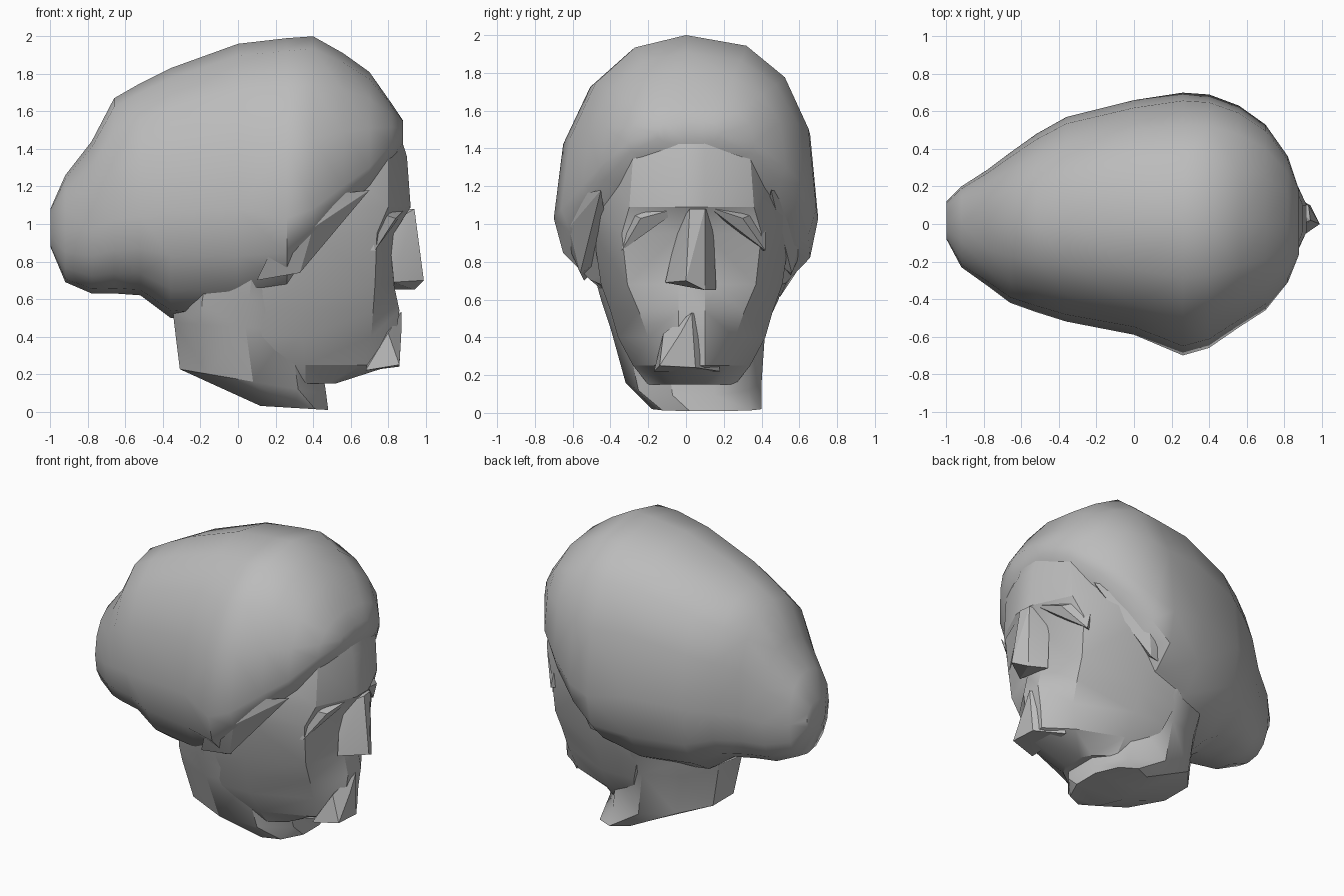
import bpy, bmesh, math

cube = bpy.data.objects.get("Cube")
if cube:
    bpy.data.objects.remove(cube)

stone = bpy.data.materials.new("stone_grey")
stone.use_nodes = True
GREY = (0.5, 0.5, 0.5, 1)
stone.diffuse_color = GREY
stone.node_tree.nodes["Principled BSDF"].inputs["Base Color"].default_value = GREY


def finish(bm, name, angle):
    bmesh.ops.recalc_face_normals(bm, faces=bm.faces)
    mesh = bpy.data.meshes.new(name)
    bm.to_mesh(mesh)
    bm.free()
    mesh.materials.append(stone)
    obj = bpy.data.objects.new(name, mesh)
    bpy.context.collection.objects.link(obj)
    bpy.ops.object.select_all(action="DESELECT")
    obj.select_set(True)
    bpy.context.view_layer.objects.active = obj
    bpy.ops.object.shade_smooth_by_angle(angle=math.radians(angle))
    return obj


def loft(name, rings, angle=30):
    """Skin closed rings of equal length and cap both ends."""
    bm = bmesh.new()
    loops = [[bm.verts.new(p) for p in ring] for ring in rings]
    n = len(loops[0])
    for a, b in zip(loops, loops[1:]):
        for i in range(n):
            j = (i + 1) % n
            bm.faces.new((a[i], a[j], b[j], b[i]))
    bm.faces.new(loops[0])
    bm.faces.new(loops[-1])
    bmesh.ops.triangulate(bm, faces=bm.faces)
    return finish(bm, name, angle)


def hull(name, points, angle=20):
    bm = bmesh.new()
    verts = [bm.verts.new(p) for p in points]
    bmesh.ops.convex_hull(bm, input=verts)
    return finish(bm, name, angle)


def hair_ring(x, top, mid, bottom, left, right, count=16):
    """Rounded cross-section, fuller on the left than on the right."""
    ring = []
    for i in range(count):
        t = 2 * math.pi * i / count
        c, s = math.cos(t), math.sin(t)
        width, power = (left, 0.8) if c > 0 else (right, 0.93)
        y = width * abs(c) ** power
        z = mid + ((top - mid) if s > 0 else (bottom - mid)) * abs(s) ** power
        ring.append((x, y, z))
    return ring


# Hair: swept back from the hairline to the bun
# (x, top, widest height, bottom, left width, right width)
hair = [
    (-1.0, 1.08, 0.98, 0.88, 0.12, -0.08),
    (-0.92, 1.26, 0.96, 0.69, 0.20, -0.23),
    (-0.78, 1.44, 0.97, 0.63, 0.29, -0.33),
    (-0.66, 1.67, 1.02, 0.63, 0.38, -0.42),
    (-0.52, 1.75, 1.04, 0.62, 0.48, -0.47),
    (-0.36, 1.83, 1.06, 0.50, 0.57, -0.52),
    (0.0, 1.96, 1.08, 0.47, 0.66, -0.59),
    (0.26, 1.99, 1.03, 0.58, 0.70, -0.70),
    (0.40, 2.0, 1.08, 0.78, 0.69, -0.66),
    (0.56, 1.91, 1.20, 0.99, 0.63, -0.55),
    (0.70, 1.81, 1.30, 1.15, 0.53, -0.46),
    (0.82, 1.64, 1.43, 1.32, 0.36, -0.31),
    (0.88, 1.55, 1.48, 1.42, 0.18, -0.16),
]
loft("hair", [hair_ring(*h) for h in hair], 40)


def face_ring(z, back, side, width, corner, corner_width, front, yc=0.03):
    half = [(back, width), (side, width), (corner, corner_width), (front, 0.07)]
    return [(x, yc + y, z) for x, y in half] + [(x, yc - y, z) for x, y in reversed(half)]


# Face: forehead, brow shelf, recessed eyes, cheeks and jaw
# (z, back, side, side width, front corner, corner width, front)
face = [
    (1.58, 0.0, 0.40, 0.40, 0.72, 0.28, 0.83),
    (1.36, 0.0, 0.50, 0.50, 0.80, 0.31, 0.90),
    (1.09, 0.0, 0.46, 0.54, 0.80, 0.33, 0.92),
    (0.95, 0.0, 0.42, 0.52, 0.74, 0.37, 0.83),
    (0.68, 0.02, 0.36, 0.48, 0.73, 0.34, 0.83),
    (0.54, 0.05, 0.34, 0.43, 0.72, 0.28, 0.86),
    (0.40, 0.1, 0.34, 0.39, 0.71, 0.23, 0.84),
    (0.25, 0.15, 0.36, 0.31, 0.66, 0.19, 0.83),
    (0.15, 0.2, 0.36, 0.23, 0.48, 0.14, 0.52),
]
loft("face", [face_ring(*f) for f in face], 28)

# Nose: a faceted wedge
hull("nose", [
    (0.94, 0.02, 1.08), (0.93, 0.10, 1.08), (0.99, 0.0, 0.70), (0.94, 0.10, 0.65),
    (0.83, -0.11, 0.69), (0.83, 0.16, 0.65), (0.80, -0.04, 1.0), (0.80, 0.14, 1.08),
])

# Chin and mouth: a small block
hull("chin", [
    (0.87, 0.03, 0.53), (0.87, -0.03, 0.42), (0.86, 0.05, 0.24), (0.86, -0.14, 0.25),
    (0.80, -0.12, 0.42), (0.68, -0.17, 0.22), (0.70, 0.18, 0.22), (0.76, 0.14, 0.50),
])

# Brow ridges: thin overhangs above the eyes
for name, s, outer in (("left_brow", 1, 0.42), ("right_brow", -1, 0.34)):
    hull(name, [
        (0.90, 0.05 + s * 0.07, 1.09), (0.84, 0.03 + s * 0.27, 1.03), (0.73, s * outer, 0.86),
        (0.80, s * 0.16, 1.12), (0.68, s * outer, 1.08),
        (0.70, s * 0.12, 1.02), (0.62, s * 0.36, 0.86),
    ])


# Neck: flares into the hair, with a slanting cut base
def neck_ring(cx, rx, cy, ry, z, tilt, count=10):
    ring = []
    for i in range(count):
        t = 2 * math.pi * (i + 0.5) / count
        dx = rx * math.cos(t)
        ring.append((cx + dx, cy + ry * math.sin(t), z + tilt * dx))
    return ring


loft("neck", [
    neck_ring(0.08, 0.42, 0.02, 0.52, 0.78, 0.12),
    neck_ring(0.06, 0.43, 0.02, 0.47, 0.60, 0.10),
    neck_ring(0.04, 0.40, 0.01, 0.41, 0.45, -0.06),
    neck_ring(0.08, 0.41, 0.04, 0.36, 0.16, -0.17),
    neck_ring(0.30, 0.19, 0.11, 0.29, 0.02, -0.06),
], 35)

# Side locks: points of hair hanging in front of the ears
for name, s in (("left_lock", 1), ("right_lock", -1)):
    hull(name, [
        (0.24, s * 0.67, 0.99), (0.40, s * 0.62, 0.98), (0.33, s * 0.56, 0.74),
        (0.10, s * 0.54, 0.70), (0.70, s * 0.45, 1.18), (0.43, s * 0.60, 1.15),
        (0.30, s * 0.40, 0.84),
    ])
